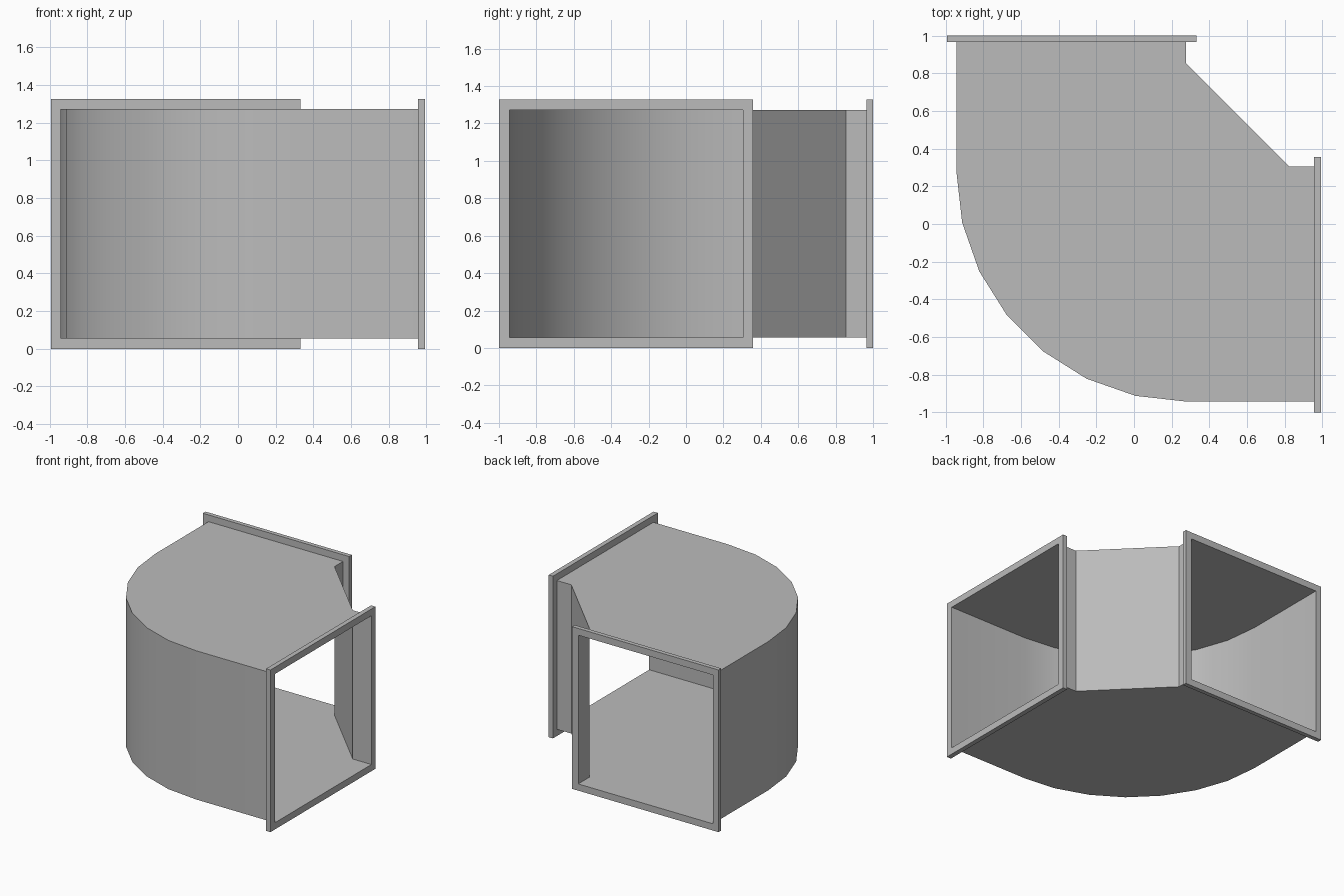
import bpy, bmesh, math

cube = bpy.data.objects.get("Cube")
if cube:
    bpy.data.objects.remove(cube)

# One sheet metal colour
metal = bpy.data.materials.new("grey_sheet_metal")
metal.use_nodes = True
grey = (0.5, 0.5, 0.5, 1)
metal.diffuse_color = grey
metal.node_tree.nodes["Principled BSDF"].inputs["Base Color"].default_value = grey

LOW, HIGH, TOP = 0.055, 1.272, 1.327      # duct floor, duct roof, flange top
OUTER = -0.943                            # outer wall position on both axes
SIDE_X, SIDE_Y = 0.275, 0.305             # inner wall positions
BACK, END = 0.965, 0.955                  # where the duct meets its flanges


def make_object(name, bm):
    mesh = bpy.data.meshes.new(name)
    bm.to_mesh(mesh)
    bm.free()
    mesh.materials.append(metal)
    obj = bpy.data.objects.new(name, mesh)
    bpy.context.collection.objects.link(obj)
    return obj


def duct_elbow():
    # Plan outline: rounded outer corner, chamfered inner corner
    centre, segments = 0.28, 7
    radius = centre - OUTER
    outline = [(OUTER, BACK)]
    for i in range(segments + 1):
        a = math.pi / 2 * i / segments
        outline.append((centre - radius * math.cos(a), centre - radius * math.sin(a)))
    outline += [(END, OUTER), (END, SIDE_Y), (0.825, SIDE_Y),
                (SIDE_X, 0.855), (SIDE_X, BACK)]

    bm = bmesh.new()
    floor = [bm.verts.new((x, y, LOW)) for x, y in outline]
    roof = [bm.verts.new((x, y, HIGH)) for x, y in outline]
    bm.faces.new(floor[::-1])
    bm.faces.new(roof)
    for i in range(len(outline)):
        j = (i + 1) % len(outline)
        a, b = outline[i], outline[j]
        is_mouth = (a[0] == b[0] == END) or (a[1] == b[1] == BACK)
        if not is_mouth:
            bm.faces.new((floor[i], floor[j], roof[j], roof[i]))
    return make_object("duct_elbow", bm)


def flange(name, outer, inner, near, far, place):
    # Rectangular frame: spans are (low, high) along the wall, extruded near to far
    def ring(span, low, high, depth):
        corners = ((span[0], low), (span[1], low), (span[1], high), (span[0], high))
        return [bm.verts.new(place(s, depth, z)) for s, z in corners]

    bm = bmesh.new()
    rings = [ring(outer, 0, TOP, near), ring(outer, 0, TOP, far),
             ring(inner, LOW, HIGH, far), ring(inner, LOW, HIGH, near)]
    for k in range(4):
        a, b = rings[k], rings[(k + 1) % 4]
        for i in range(4):
            j = (i + 1) % 4
            bm.faces.new((a[i], a[j], b[j], b[i]))
    bmesh.ops.recalc_face_normals(bm, faces=bm.faces)
    return make_object(name, bm)


duct = duct_elbow()
flange("back_flange", (-0.994, 0.331), (OUTER, SIDE_X), BACK, 1.0,
       lambda s, d, z: (s, d, z))
flange("side_flange", (-1.0, 0.357), (OUTER, SIDE_Y), END, 0.994,
       lambda s, d, z: (d, s, z))

# Smooth the rounded wall, keep the corners sharp
bpy.ops.object.select_all(action="DESELECT")
duct.select_set(True)
bpy.context.view_layer.objects.active = duct
bpy.ops.object.shade_smooth_by_angle(angle=math.radians(30))
